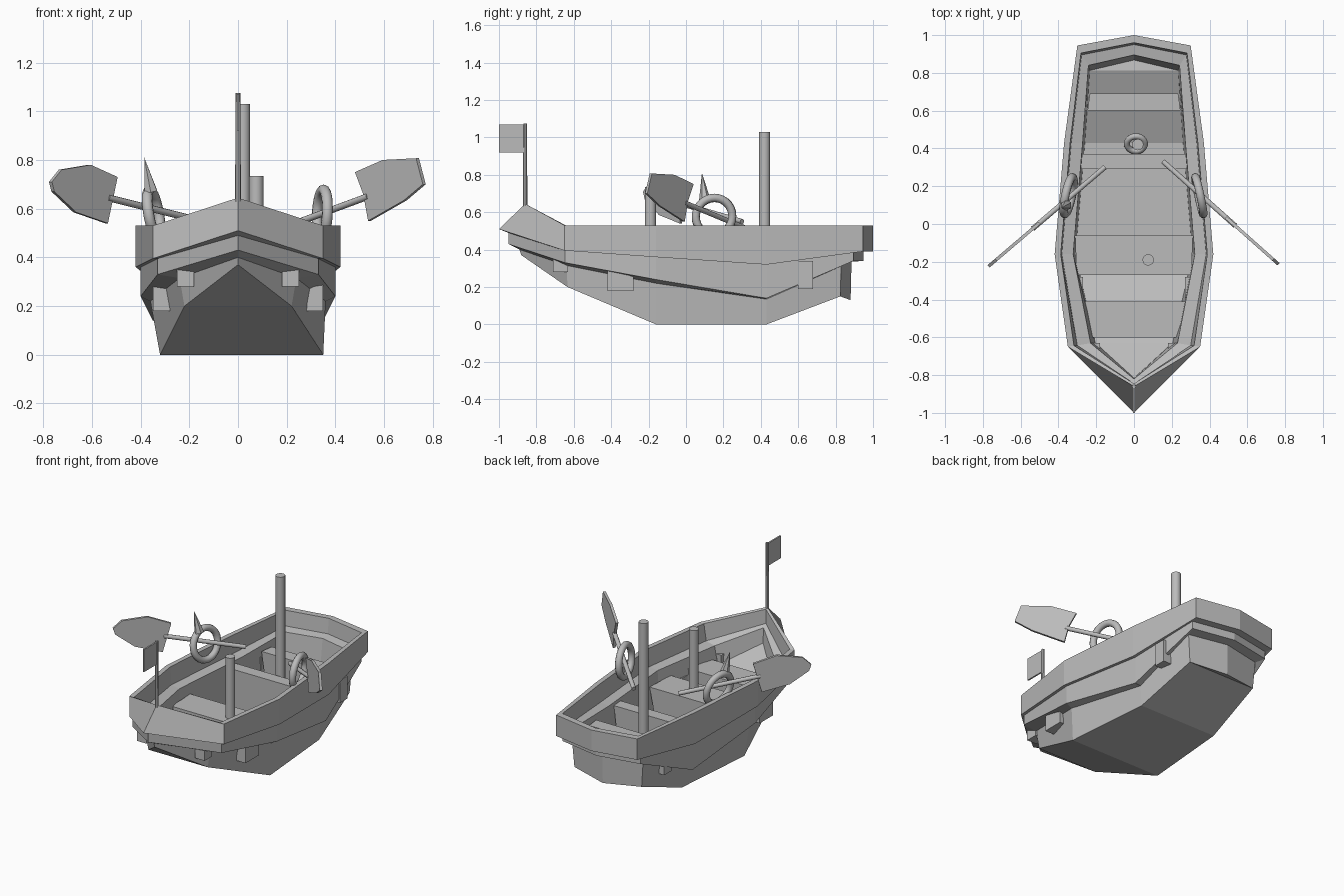
import bpy, bmesh, math
from mathutils import Vector

old = bpy.data.objects.get("Cube")
if old:
    bpy.data.objects.remove(old, do_unlink=True)

GREY = (0.5, 0.5, 0.5, 1)
grey = bpy.data.materials.new("plain grey")
grey.use_nodes = True
grey.diffuse_color = GREY
grey.node_tree.nodes["Principled BSDF"].inputs["Base Color"].default_value = GREY


def make(name, verts, faces):
    """Mesh object with consistent outward normals."""
    mesh = bpy.data.meshes.new(name)
    bm = bmesh.new()
    vs = [bm.verts.new(v) for v in verts]
    for f in faces:
        bm.faces.new([vs[i] for i in f])
    bmesh.ops.recalc_face_normals(bm, faces=bm.faces)
    bm.to_mesh(mesh)
    bm.free()
    mesh.materials.append(grey)
    obj = bpy.data.objects.new(name, mesh)
    bpy.context.collection.objects.link(obj)


def prism(name, lower, upper):
    """Solid between two outlines with the same number of points."""
    n = len(lower)
    sides = [(i, (i + 1) % n, (i + 1) % n + n, i + n) for i in range(n)]
    make(name, lower + upper, [tuple(range(n)), tuple(range(n, 2 * n))] + sides)


def box(name, x, y, z):
    """Box from three (low, high) ranges."""
    plan = [(x[0], y[0]), (x[1], y[0]), (x[1], y[1]), (x[0], y[1])]
    prism(name, [(a, b, z[0]) for a, b in plan], [(a, b, z[1]) for a, b in plan])


def finish_round(name):
    """Name, colour and smooth the primitive just added."""
    obj = bpy.context.object
    obj.name = name
    obj.data.materials.append(grey)
    bpy.ops.object.shade_smooth_by_angle(angle=math.radians(40))


def rod(name, start, end, r1, r2, sides=16):
    """Round bar between two points."""
    a, b = Vector(start), Vector(end)
    bpy.ops.mesh.primitive_cone_add(vertices=sides, radius1=r1, radius2=r2,
                                    depth=(b - a).length, location=(a + b) / 2,
                                    rotation=(b - a).to_track_quat('Z', 'Y').to_euler())
    finish_round(name)


def hoop(name, location, rotation, major, minor):
    bpy.ops.mesh.primitive_torus_add(location=location, rotation=rotation, major_radius=major,
                                     minor_radius=minor, major_segments=28, minor_segments=10)
    finish_round(name)


# Half outline of the gunwale, bow to stern
PLAN = [(0, -.86), (.35, -.65), (.42, -.16), (.37, .43), (.30, .93), (0, 1.0)]


def ring(inset, bow, shoulder, stern, heights):
    """Mirrored loop of the outline, inset, with its own stem, shoulder and stern."""
    half = [(x - inset, y, z) for (x, y), z in zip(PLAN, heights)]
    half[0] = (0, bow, heights[0])
    half[1] = (shoulder, -.65 * (1 - inset * .3), heights[1])
    half[4] = (PLAN[4][0] - inset * .6, stern - .055, heights[4])
    half[5] = (0, stern, heights[5])
    return half + [(-x, y, z) for x, y, z in half[-2:0:-1]]


# Hull: keel, chine, two overlapping strakes, rim, inner wall, ledge and floor
rings = [
    ring(.085, -.88, .22, .88, (.37, .20, 0, 0, .15, .13)),
    ring(.06, -.89, .24, .885, (.40, .315, .22, .135, .335, .335)),
    ring(.02, -.95, .33, .95, (.43, .33, .24, .14, .34, .34)),
    ring(.02, -.95, .33, .95, (.49, .395, .36, .32, .39, .39)),
    ring(0, -1.0, .35, 1, (.51, .395, .36, .32, .39, .39)),
    ring(0, -.86, .35, 1, (.645, .53, .53, .53, .53, .53)),
    ring(.032, -.845, .318, .96, (.635, .53, .53, .53, .53, .53)),
    ring(.038, -.845, .30, .95, (.54, .42, .41, .41, .43, .43)),
    ring(.098, -.82, .23, .895, (.52, .41, .40, .40, .42, .42)),
    ring(.11, -.815, .205, .868, (.42, .29, .05, .05, .21, .20)),
]
# the flat bottom sits slightly to one side
rings[0] = [(x + .015 if z == 0 else x, y, z) for x, y, z in rings[0]]
N = len(rings[0])
verts = [v for r in rings for v in r]
faces = []
for k in range(len(rings) - 1):
    for i in range(N):
        j = (i + 1) % N
        faces.append((k * N + i, k * N + j, (k + 1) * N + j, (k + 1) * N + i))
for base in (0, (len(rings) - 1) * N):
    faces += [(base, base + 1, base + 9), (base + 4, base + 5, base + 6)]
    faces += [(base + i, base + i + 1, base + 9 - i, base + 10 - i) for i in (1, 2, 3)]
make("hull", verts, faces)


def inner_half(y):
    """Half width of the interior at a lengthwise position."""
    for (x0, y0), (x1, y1) in zip(PLAN[1:], PLAN[2:]):
        if y0 <= y <= y1:
            return x0 + (x1 - x0) * (y - y0) / (y1 - y0) - .1


def thwart(name, y0, y1, low, high):
    """Solid seat across the inside, narrower at the floor."""
    a, b = inner_half(y0), inner_half(y1)
    plan = [(-a, y0), (a, y0), (b, y1), (-b, y1)]
    prism(name, [(x * .85, y, low) for x, y in plan], [(x, y, high) for x, y in plan])


thwart("stern_seat", .60, .69, .13, .38)
thwart("mast_seat", .29, .37, .04, .38)
thwart("mid_seat", -.27, -.06, .10, .33)
thwart("bow_seat", -.60, -.41, .24, .33)

# Mast, short post and bow flag
rod("mast", (.02, .42, .04), (.02, .42, 1.03), .03, .03)
hoop("mast_collar", (.01, .425, .09), (math.radians(35), 0, 0), .048, .016)
rod("short_post", (.075, -.19, .1), (.075, -.19, .735), .03, .03)
rod("flag_pole", (0, -.86, .62), (0, -.86, 1.075), .012, .01, sides=8)
box("flag", (-.005, .005), (-1.0, -.86), (.92, 1.07))

# Oars: shaft plus a thin upright blade lying along the shaft
BLADES = {
    "right": (-1, .30, -.852, .55, .25,
              [(.77, .71), (.73, .76), (.61, .78), (.50, .73), (.54, .54), (.67, .585), (.76, .67)]),
    "left": (1, .33, -.89, .51, .37,
             [(.486, .75), (.60, .80), (.737, .807), (.765, .70), (.687, .634), (.54, .55), (.52, .66)]),
}
for side, (s, y0, slope, z0, rise, outline) in BLADES.items():
    def along(x):
        return y0 + slope * (x - .155)
    rod(side + "_oar_shaft", (s * .155, along(.155), z0),
        (s * .535, along(.535), z0 + rise * .38), .014, .014, sides=10)
    near, far = [[(s * (x + d), along(x) + d, z) for x, z in outline] for d in (-.006, .006)]
    prism(side + "_oar_blade", near, far)

# Oar rings on the gunwale, leaning outward
for side, s, lean in (("left", 1, 3), ("right", -1, 10)):
    hoop(side + "_oar_ring", (s * .346, .15, .577),
         (0, s * math.radians(90 + lean), s * math.radians(12)), .1, .022)
rod("ring_spike", (-.358, .10, .67), (-.385, .085, .81), .03, 0, sides=6)

# Fender blocks along both sides
for side, s, aft in (("left", 1, .335), ("right", -1, .315)):
    for name, x, y, z in (("bow", (.18, .25), (-.71, -.63), (.28, .36)),
                          ("fore", (.27, .35), (-.42, -.28), (.18, .29)),
                          ("aft", (.25, aft), (.60, .68), (.19, .34))):
        box(f"{side}_{name}_block", [s * v for v in x], y, z)
